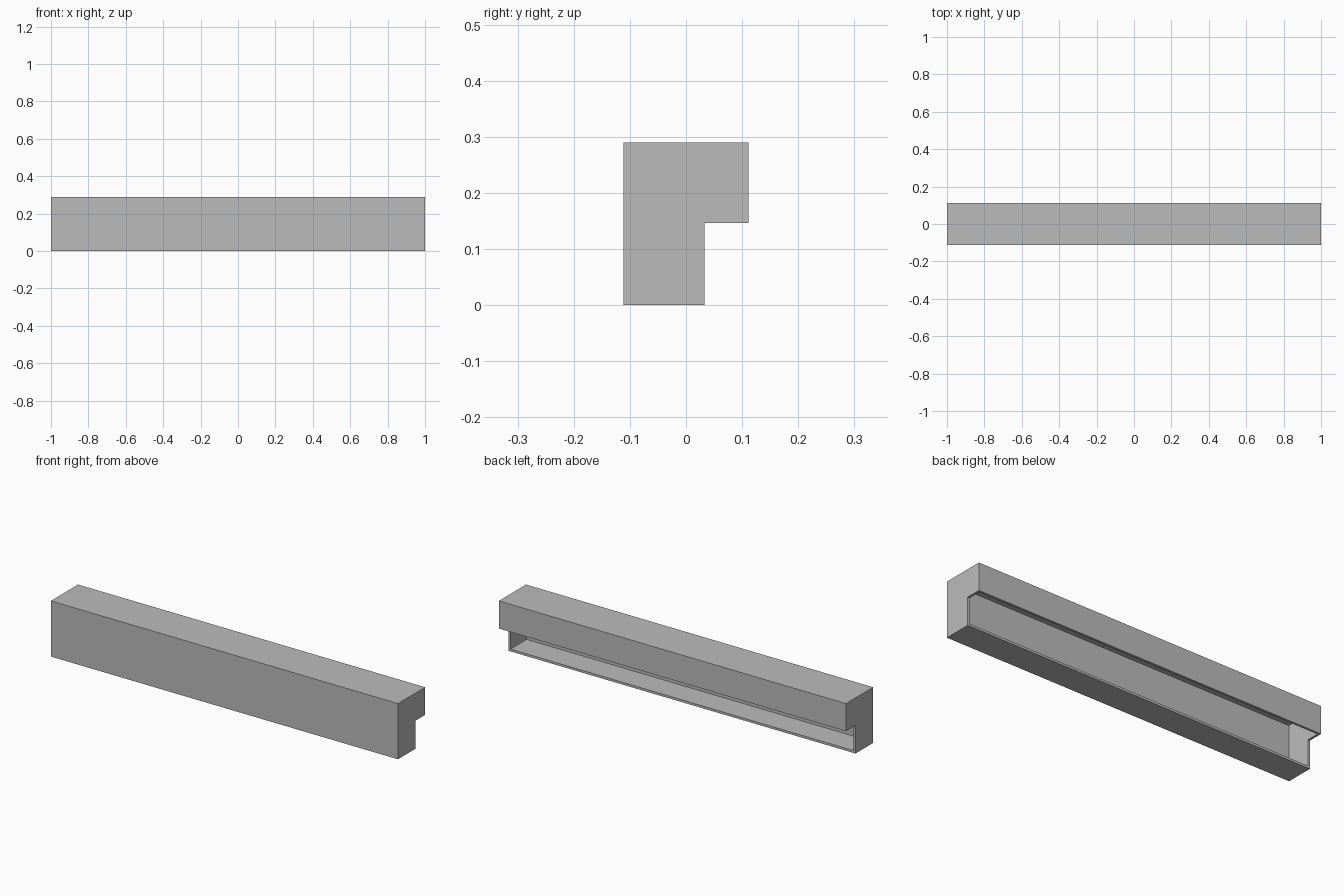
import bpy
import bmesh

if "Cube" in bpy.data.objects:
    bpy.data.objects.remove(bpy.data.objects["Cube"], do_unlink=True)

LENGTH, WALL = 2.0, 0.012
FRONT, STEP, BACK = -0.1115, 0.033, 0.1115
MID, TOP = 0.146, 0.29

# Plain grey finish
grey = bpy.data.materials.new("plain_grey")
grey.use_nodes = True
colour = (0.5, 0.5, 0.5, 1.0)
grey.diffuse_color = colour
grey.node_tree.nodes["Principled BSDF"].inputs["Base Color"].default_value = colour

# Stepped end profile, extruded along the length
profile = [(FRONT, 0), (STEP, 0), (STEP, MID), (BACK, MID), (BACK, TOP), (FRONT, TOP)]
bm = bmesh.new()
end = bm.faces.new([bm.verts.new((-LENGTH / 2, y, z)) for y, z in profile])
extruded = bmesh.ops.extrude_face_region(bm, geom=[end], use_keep_orig=True)
moved = [v for v in extruded["geom"] if isinstance(v, bmesh.types.BMVert)]
bmesh.ops.translate(bm, verts=moved, vec=(LENGTH, 0, 0))
bmesh.ops.recalc_face_normals(bm, faces=bm.faces)


# Open the lower back and the underside of the overhang
def is_opening(face):
    c = face.calc_center_median()
    lower_back = face.normal.y > 0.9 and c.z < MID
    underside = face.normal.z < -0.9 and c.z > MID / 2
    return lower_back or underside


bmesh.ops.delete(bm, geom=[f for f in bm.faces if is_opening(f)], context="FACES")

mesh = bpy.data.meshes.new("channel_housing")
bm.to_mesh(mesh)
bm.free()
mesh.materials.append(grey)
housing = bpy.data.objects.new("channel_housing", mesh)
bpy.context.collection.objects.link(housing)

# Thin walls, thickened inward
walls = housing.modifiers.new("wall_thickness", "SOLIDIFY")
walls.thickness = WALL
walls.offset = -1
walls.use_even_offset = True
walls.use_quality_normals = True
